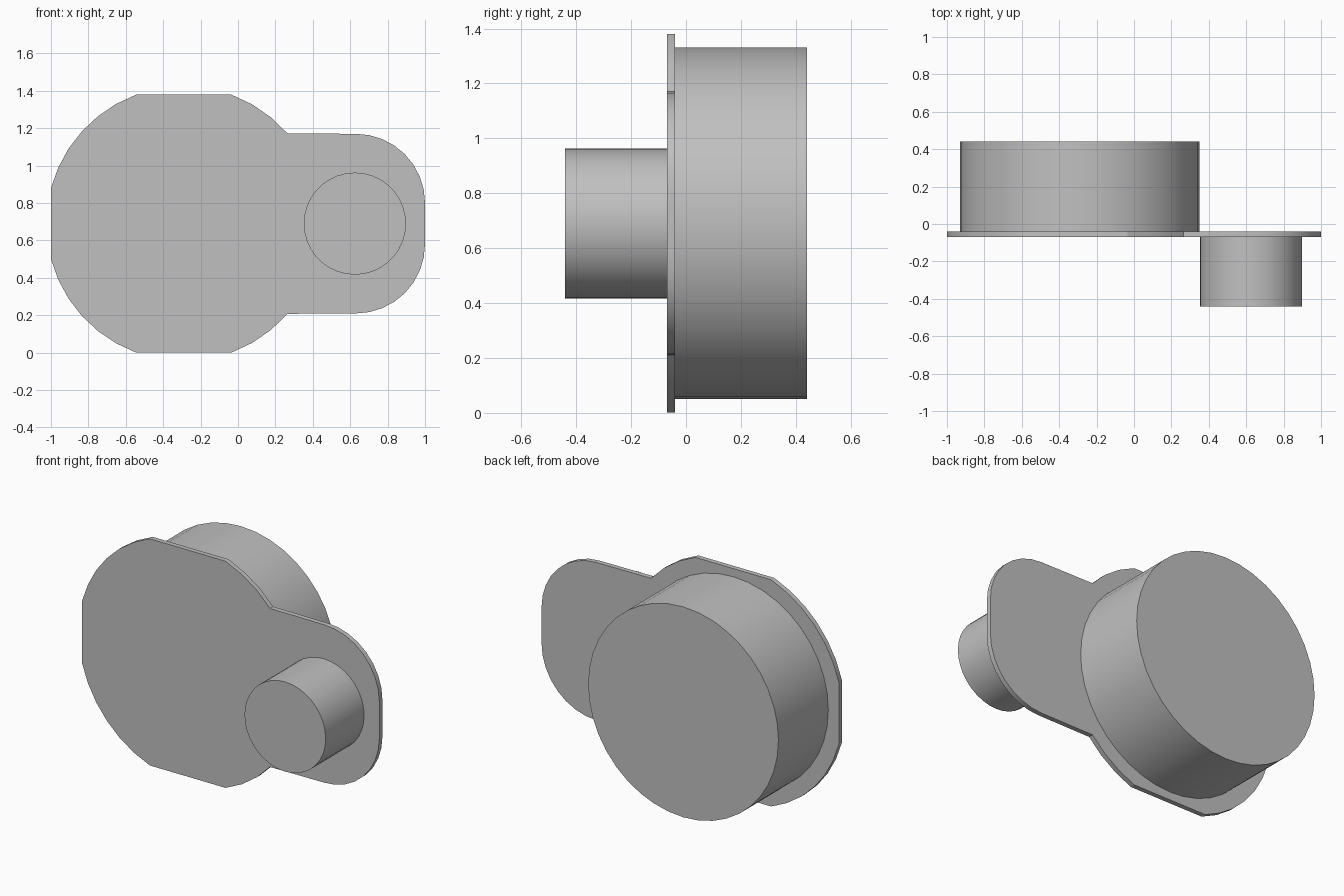
import bpy, bmesh, math

cube = bpy.data.objects.get("Cube")
if cube:
    bpy.data.objects.remove(cube)

MID_Z = 0.69
DRUM_X = -0.29

grey = bpy.data.materials.new("plain grey")
grey.use_nodes = True
colour = (0.53, 0.53, 0.53, 1)
grey.diffuse_color = colour
grey.node_tree.nodes["Principled BSDF"].inputs["Base Color"].default_value = colour


def arc(cx, cz, radius, start, end, steps):
    angles = [math.radians(start + (end - start) * i / steps) for i in range(steps + 1)]
    return [(cx + radius * math.cos(a), cz + radius * math.sin(a)) for a in angles]


def extrude_profile(name, points, front, back):
    """Closed x/z outline made solid between two y positions."""
    bm = bmesh.new()
    face = bm.faces.new([bm.verts.new((x, front, z)) for x, z in points])
    result = bmesh.ops.extrude_face_region(bm, geom=[face])
    verts = [v for v in result["geom"] if isinstance(v, bmesh.types.BMVert)]
    bmesh.ops.translate(bm, verts=verts, vec=(0, back - front, 0))
    bmesh.ops.recalc_face_normals(bm, faces=bm.faces)
    mesh = bpy.data.meshes.new(name)
    bm.to_mesh(mesh)
    bm.free()
    mesh.materials.append(grey)
    obj = bpy.data.objects.new(name, mesh)
    bpy.context.collection.objects.link(obj)
    bpy.ops.object.select_all(action="DESELECT")
    obj.select_set(True)
    bpy.context.view_layer.objects.active = obj
    bpy.ops.object.shade_smooth_by_angle(angle=math.radians(25))


# Mounting plate: clipped disc joined to a rounded tab, mirrored about mid height
upper = arc(DRUM_X, 0, 0.735, 165, 110.3, 6)
upper += arc(DRUM_X, 0, 0.735, 69.7, 41, 3)
upper += arc(0.63, 0.11, 0.37, 90, 0, 8)
outline = upper + [(x, -z) for x, z in reversed(upper)]
extrude_profile("mounting_plate", [(x, z + MID_Z) for x, z in outline], -0.07, -0.04)

# Large drum behind the plate, small boss in front
extrude_profile("rear_drum", arc(DRUM_X, MID_Z, 0.64, 0, 360, 40)[:-1], -0.04, 0.44)
extrude_profile("front_boss", arc(0.625, MID_Z, 0.273, 0, 360, 36)[:-1], -0.44, -0.07)
